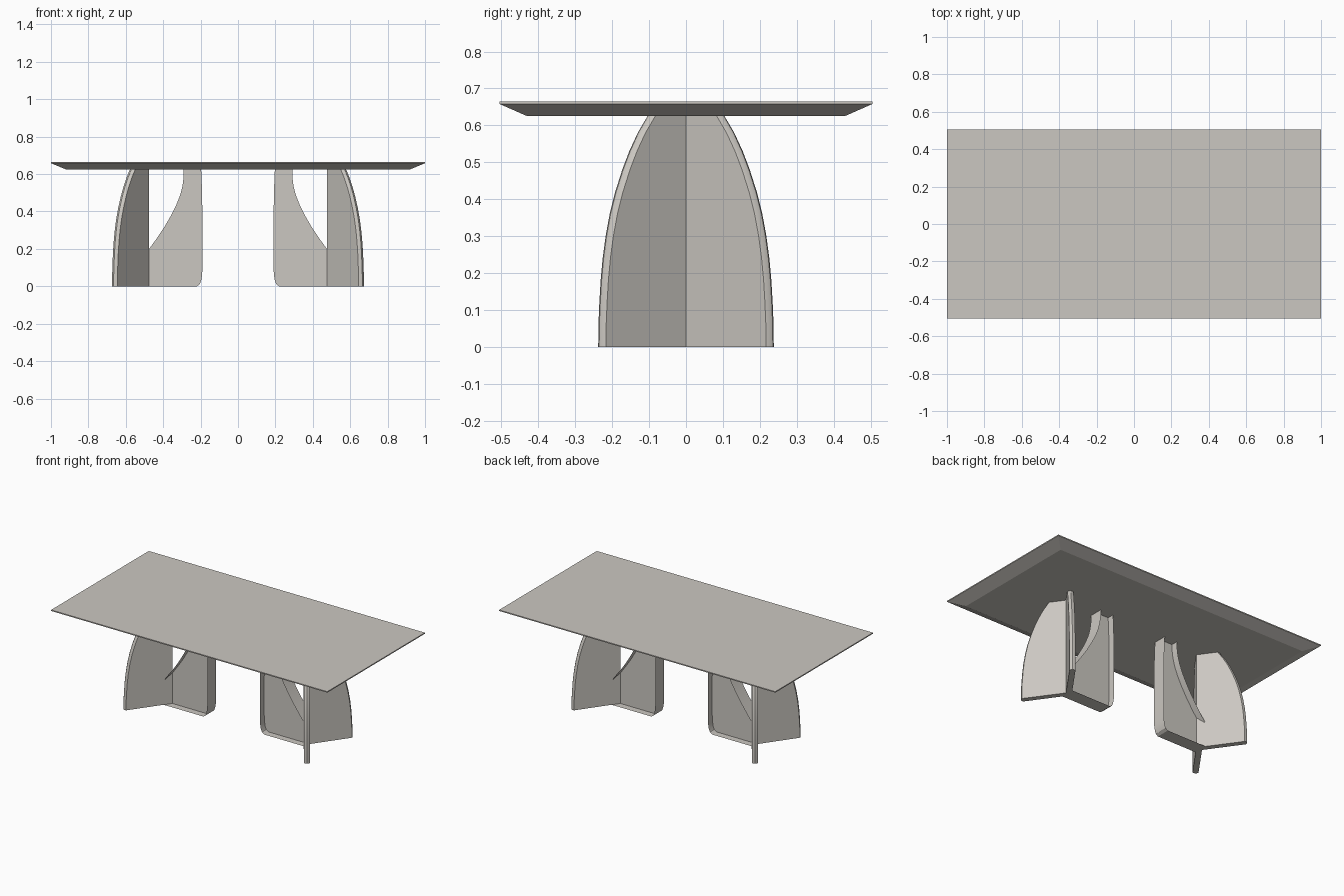
import bpy, bmesh, math

if "Cube" in bpy.data.objects:
    bpy.data.objects.remove(bpy.data.objects["Cube"])

mat = bpy.data.materials.new("warm_grey")
mat.diffuse_color = (0.60, 0.575, 0.535, 1)
mat.use_nodes = True
mat.node_tree.nodes["Principled BSDF"].inputs["Base Color"].default_value = mat.diffuse_color


def make_object(name, bm, recalc=True, smooth=True):
    if recalc:
        bmesh.ops.recalc_face_normals(bm, faces=bm.faces)
    mesh = bpy.data.meshes.new(name)
    bm.to_mesh(mesh)
    bm.free()
    mesh.materials.append(mat)
    obj = bpy.data.objects.new(name, mesh)
    bpy.context.collection.objects.link(obj)
    if smooth:
        bpy.ops.object.select_all(action='DESELECT')
        obj.select_set(True)
        bpy.context.view_layer.objects.active = obj
        bpy.ops.object.shade_smooth_by_angle(angle=math.radians(30))
    return obj


def loft(name, rings, smooth=True):
    """Skin closed rings of points and cap both ends."""
    bm = bmesh.new()
    rows = [[bm.verts.new(p) for p in ring] for ring in rings]
    n = len(rows[0])
    for a, b in zip(rows, rows[1:]):
        for i in range(n):
            j = (i + 1) % n
            bm.faces.new((a[i], a[j], b[j], b[i]))
    bm.faces.new(rows[0])
    bm.faces.new(rows[-1])
    return make_object(name, bm, smooth=smooth)


def rect(hx, hy, z):
    return [(-hx, -hy, z), (hx, -hy, z), (hx, hy, z), (-hx, hy, z)]


# Table top with a wide chamfer underneath
loft("table_top", [rect(0.92, 0.43, 0.625), rect(1.0, 0.505, 0.658),
                   rect(1.0, 0.505, 0.665)], smooth=False)

# Curved outer edge of a wing: (height, half width in y)
EDGE = [(0, .242), (.06, .2415), (.12, .239), (.18, .2355), (.24, .230), (.3, .222),
        (.36, .211), (.42, .196), (.48, .177), (.53, .158), (.58, .135), (.626, .108)]
HUB, THICK = 0.475, 0.035
DX, DY = 0.582, 0.813          # wing direction in plan


def wing(name, sx, sy):
    rings = []
    for z, y in EDGE:
        length = y / DY + 0.004
        ring = [(HUB, 0), (HUB + THICK / DY, 0)]
        # rounded tip, from the inside of the V to its outside
        for back, t in ((.010, 1), (.003, .75), (0, .5), (.003, .25), (.010, 0)):
            s = length - back
            ring.append((HUB + DX * s + DY * THICK * t, DY * s - DX * THICK * t))
        rings.append([(sx * px, sy * py, z) for px, py in ring])
    loft(name, rings)


# Inner fin: thin web with a flange round its outline, open at the top
CUTOUT = [(.29, .626), (.291, .58), (.297, .535), (.310, .485), (.332, .43), (.360, .375),
          (.395, .315), (.435, .255), (.475, .2), (.503, .163)]
FOOT = [(.197, .626), (.192, .5), (.19, .35), (.19, .1), (.192, .06), (.197, .03),
        (.205, .01), (.220, 0), (.505, 0)]


def fin(name, sx):
    bm = bmesh.new()
    web = FOOT[:-1] + [(HUB, 0)] + CUTOUT[-2::-1]
    bm.faces.new([bm.verts.new((sx * x, 0, z)) for x, z in web])
    for path in (FOOT, CUTOUT):
        rows = [[bm.verts.new((sx * x, y, z)) for y in (-.045, 0, .045)] for x, z in path]
        for a, b in zip(rows, rows[1:]):
            for i in (0, 1):
                f = bm.faces.new((a[i], a[i + 1], b[i + 1], b[i]))
                f.normal_update()
                # flanges face out from the web
                out = -f.normal.x * sx - f.normal.z if path is FOOT else f.normal.x * sx + f.normal.z
                if out < 0:
                    f.normal_flip()
    make_object(name, bm, recalc=False)


# Two mirrored pedestals
for side, sx in (("left", -1), ("right", 1)):
    wing(side + "_front_wing", sx, -1)
    wing(side + "_back_wing", sx, 1)
    fin(side + "_inner_fin", sx)
